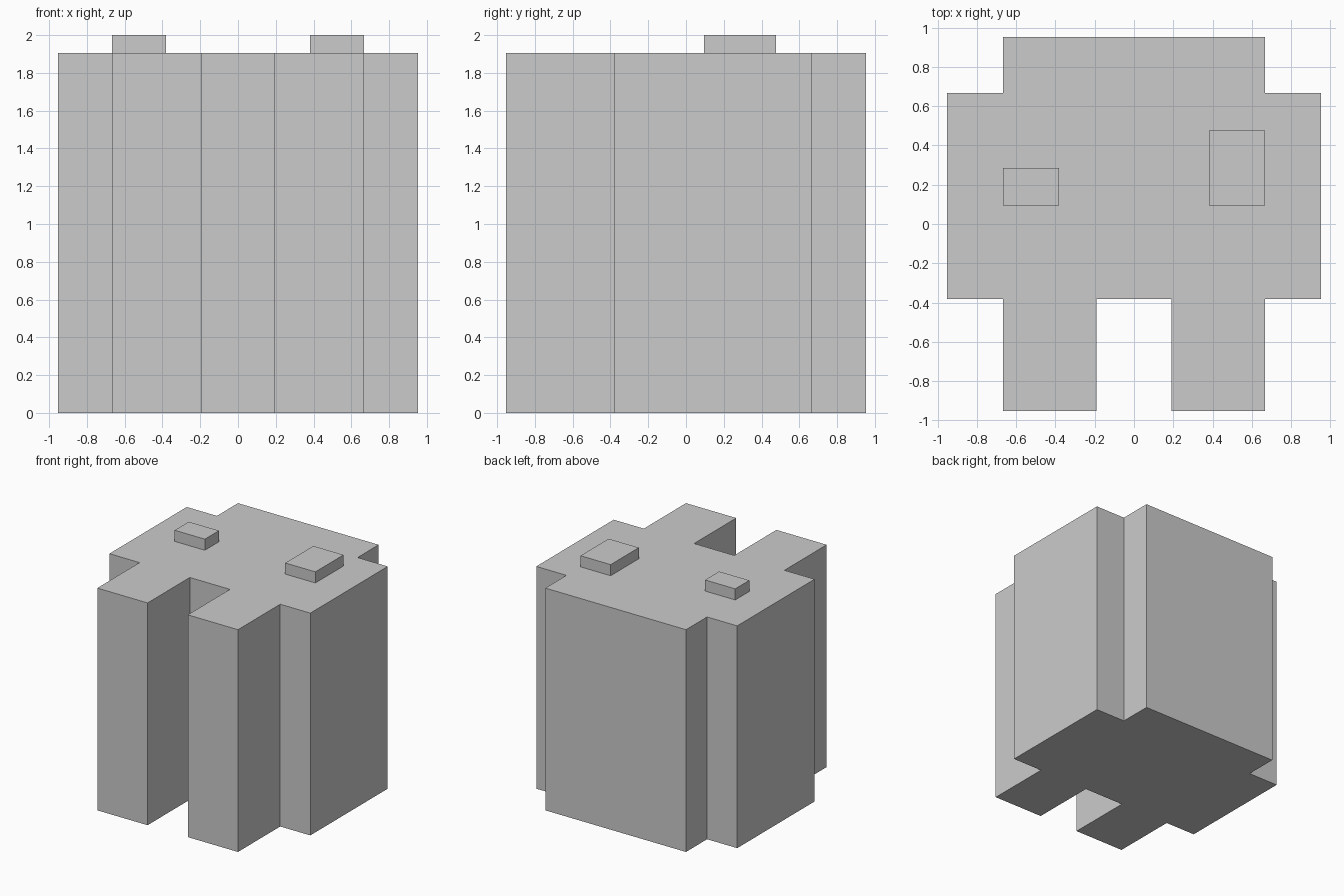
import bpy, bmesh

if "Cube" in bpy.data.objects:
    bpy.data.objects.remove(bpy.data.objects["Cube"])

U = 2 / 21  # one block unit; the model is 21 units tall


def extrude_profile(name, points, z0, z1):
    """Closed solid from a counter-clockwise outline, in block units."""
    bm = bmesh.new()
    face = bm.faces.new([bm.verts.new((x * U, y * U, z0 * U)) for x, y in points])
    top = bmesh.ops.extrude_face_region(bm, geom=[face], use_keep_orig=True)["geom"]
    bmesh.ops.translate(bm, vec=(0, 0, (z1 - z0) * U),
                        verts=[g for g in top if isinstance(g, bmesh.types.BMVert)])
    bmesh.ops.recalc_face_normals(bm, faces=bm.faces)
    mesh = bpy.data.meshes.new(name)
    bm.to_mesh(mesh)
    bm.free()
    obj = bpy.data.objects.new(name, mesh)
    bpy.context.collection.objects.link(obj)
    return obj


def block(name, x0, x1, y0, y1, z0, z1):
    return extrude_profile(name, [(x0, y0), (x1, y0), (x1, y1), (x0, y1)], z0, z1)


# Body: right half of the stepped outline, mirrored to the left
right = [(2, -4), (2, -10), (7, -10), (7, -4), (10, -4), (10, 7), (7, 7), (7, 10)]
left = [(-x, y) for x, y in reversed(right)]
extrude_profile("body", right + left, 0, 20)

# Raised blocks on the top face
block("left_raised_block", -7, -4, 1, 3, 20, 21)
block("right_raised_block", 4, 7, 1, 5, 20, 21)
